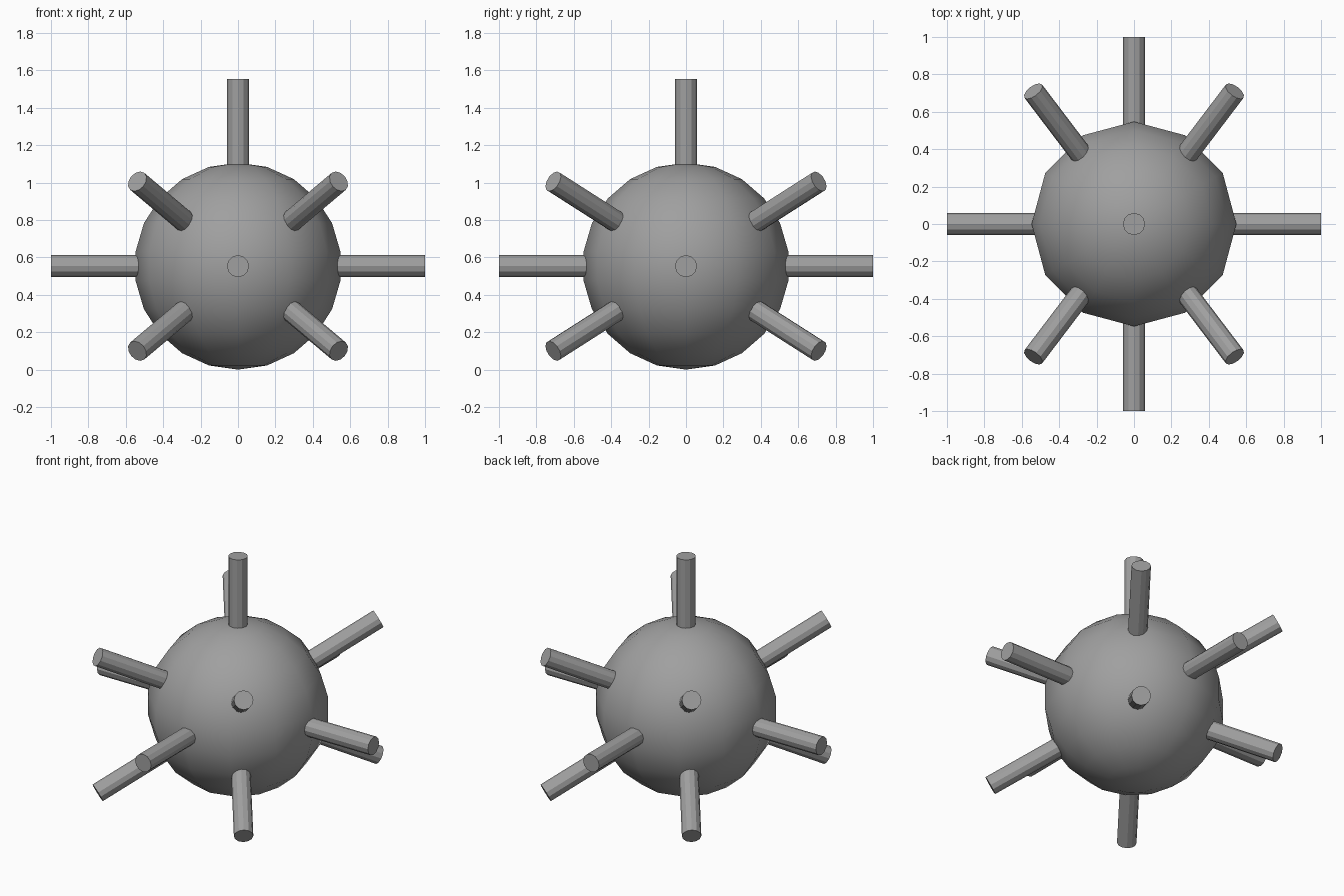
import bpy
from mathutils import Vector

cube = bpy.data.objects.get("Cube")
if cube:
    bpy.data.objects.remove(cube, do_unlink=True)

RADIUS = 0.553
CENTRE = Vector((0, 0, RADIUS))
ROD_RADIUS = 0.059
ROD_INNER, ROD_OUTER = 0.48, 1.0

grey = bpy.data.materials.new("plain grey")
grey.use_nodes = True
colour = (0.35, 0.35, 0.35, 1)
grey.diffuse_color = colour
grey.node_tree.nodes["Principled BSDF"].inputs["Base Color"].default_value = colour


def finish(name):
    obj = bpy.context.object
    obj.name = name
    obj.data.materials.append(grey)
    return obj


def add_rod(name, direction):
    """Flat-sided rod pointing straight out of the ball."""
    direction = Vector(direction).normalized()
    bpy.ops.mesh.primitive_cylinder_add(
        vertices=12, radius=ROD_RADIUS, depth=ROD_OUTER - ROD_INNER,
        location=CENTRE + direction * (ROD_INNER + ROD_OUTER) / 2,
        rotation=direction.to_track_quat("Z", "Y").to_euler())
    return finish(name)


# Smooth central ball
bpy.ops.mesh.primitive_uv_sphere_add(
    segments=12, ring_count=11, radius=RADIUS, location=CENTRE)
bpy.ops.object.shade_smooth()
finish("ball")

# Rods along the main axes, none underneath
add_rod("top_rod", (0, 0, 1))
for side, s in (("left", 1), ("right", -1)):
    add_rod(side + "_rod", (s, 0, 0))
for end, s in (("back", 1), ("front", -1)):
    add_rod(end + "_rod", (0, s, 0))

# Diagonal rods, mirrored into all eight corners
for level, sz in (("upper", 1), ("lower", -1)):
    for end, sy in (("back", 1), ("front", -1)):
        for side, sx in (("left", 1), ("right", -1)):
            add_rod(f"{level}_{end}_{side}_rod",
                    (sx * 0.537, sy * 0.708, sz * 0.452))
